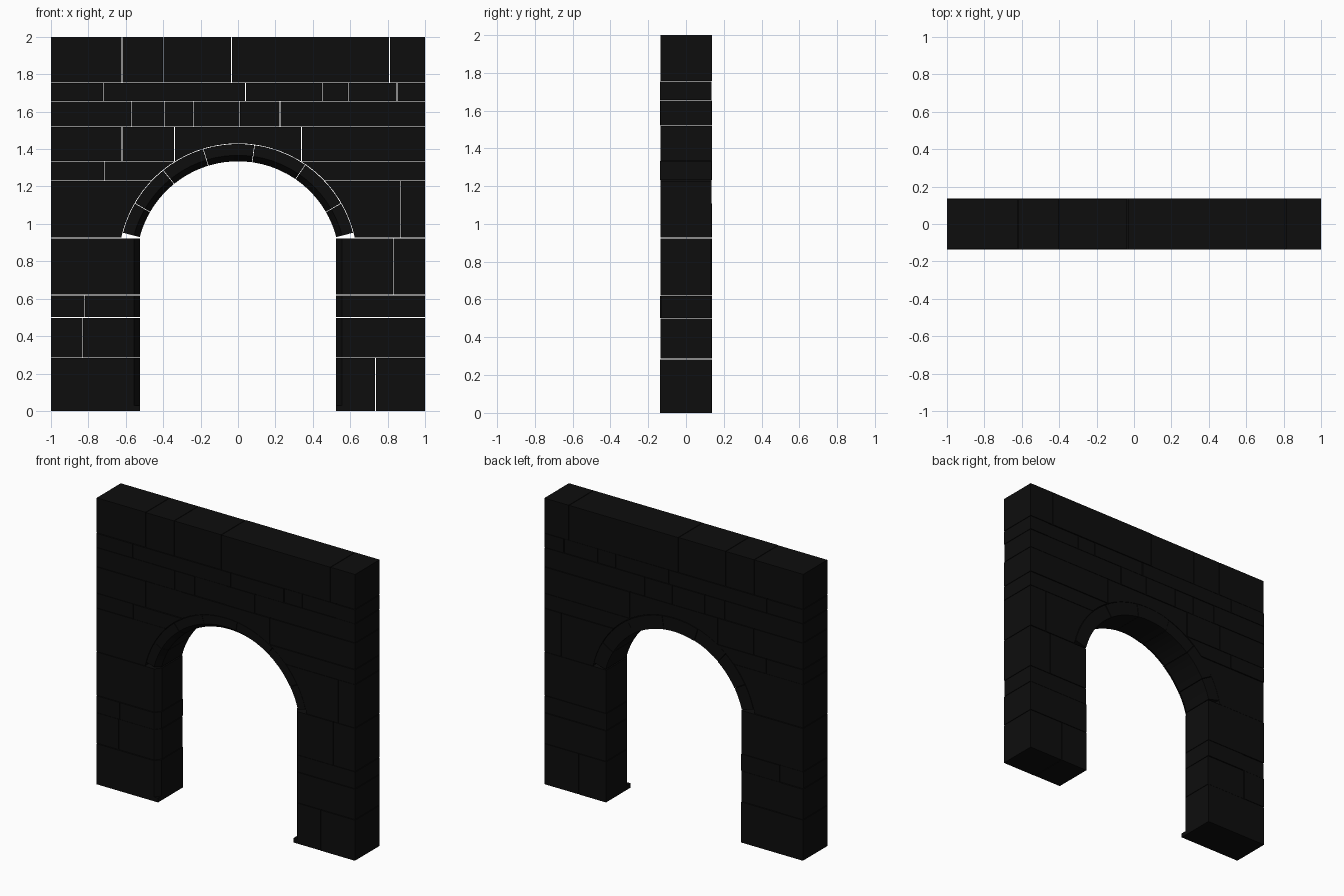
import bpy, bmesh, math, random

if "Cube" in bpy.data.objects:
    bpy.data.objects.remove(bpy.data.objects["Cube"])

random.seed(4)
GAP = 0.0018                       # half joint width
FRONT, BACK = -0.1375, 0.1375
HALF = 0.523                       # half width of the opening
CZ, RI, RO = 0.792, 0.543, 0.637   # arch centre height, inner and outer radius
CH_X, CH_Y = 0.032, 0.04           # chamfer on the front edge of the opening

stone = bpy.data.materials.new("dark_stone")
stone.diffuse_color = (0.004, 0.004, 0.004, 1)
stone.use_nodes = True
stone.node_tree.nodes["Principled BSDF"].inputs["Base Color"].default_value = stone.diffuse_color


def loft(name, layers):
    """Solid through matching x/z outlines, each at its own y."""
    bm = bmesh.new()
    rings = [[bm.verts.new((x, y, z)) for x, z in pts] for y, pts in layers]
    n = len(rings[0])
    for a, b in zip(rings, rings[1:]):
        for i in range(n):
            j = (i + 1) % n
            bm.faces.new((a[i], a[j], b[j], b[i]))
    bm.faces.new(rings[0])
    bm.faces.new(rings[-1])
    bmesh.ops.recalc_face_normals(bm, faces=bm.faces)
    me = bpy.data.meshes.new(name)
    bm.to_mesh(me)
    bm.free()
    me.materials.append(stone)
    ob = bpy.data.objects.new(name, me)
    bpy.context.collection.objects.link(ob)
    return ob


def depth():
    return FRONT + random.uniform(0, 0.005), BACK - random.uniform(0, 0.005)


def slab(name, pts, d=None):
    f, b = d or depth()
    return loft(name, [(f, pts), (b, pts)])


def rect(x0, x1, z0, z1):
    return [(x0, z0), (x1, z0), (x1, z1), (x0, z1)]


def joints(lo, hi, seams):
    """Block spans between seams, with open joints."""
    e = [lo - GAP] + seams + [hi + GAP]
    return [(a + GAP, b - GAP) for a, b in zip(e, e[1:])]


def jamb_block(name, side, x_out, z0, z1, d=None):
    """Pier block with a chamfered front inner edge; side is -1 or 1."""
    f, b = d or depth()
    full = rect(side * HALF, side * x_out, z0, z1)
    cut = rect(side * (HALF + CH_X), side * x_out, z0, z1)
    loft(name, [(f, cut), (f + CH_Y, full), (b, full)])


# Piers: (z0, z1, seam distance on the left, seam distance on the right)
for z0, z1, left, right in [(0, 0.285, None, 0.735), (0.285, 0.5, 0.83, None),
                            (0.5, 0.62, 0.82, None), (0.62, 0.925, None, 0.83)]:
    for side, seam in ((-1, left), (1, right)):
        spans = joints(HALF, 1, [seam] if seam else [])
        za, zb = (z0 + GAP if z0 else 0), z1 - GAP
        d = depth()
        if z0 == 0:                # square chamfer stop at the foot
            slab("chamfer_stop", rect(side * HALF, side * spans[0][1], 0, 0.03), d)
        jamb_block("jamb_block", side, spans[0][1], za if z0 else 0.03, zb, d)
        for a, b in spans[1:]:
            slab("pier_block", rect(side * a, side * b, za, zb))


# Arch stones
def sector(a0, a1, r0, r1, n=5):
    angs = [math.radians(a0 + (a1 - a0) * i / n) for i in range(n + 1)]
    return ([(r0 * math.cos(a), CZ + r0 * math.sin(a)) for a in angs] +
            [(r1 * math.cos(a), CZ + r1 * math.sin(a)) for a in reversed(angs)])


angles = [14.5, 30, 55.5, 82, 107, 129, 150, 165.5]
for a0, a1 in zip(angles, angles[1:]):
    f, b = depth()
    a0, a1 = a0 + 0.15, a1 - 0.15
    full = sector(a0, a1, RI, RO - GAP)
    cut = sector(a0, a1, RI + CH_X, RO - GAP)
    loft("arch_stone", [(f, cut), (f + CH_Y, full), (b, full)])


# Spandrel blocks that follow the back of the arch
def arch_x(z):
    return math.sqrt((RO + GAP) ** 2 - (z - CZ) ** 2)


for z0, z1, left, right in [(0.925, 1.23, None, 0.87), (1.23, 1.335, 0.715, None)]:
    za, zb = z0 + GAP, z1 - GAP
    zs = [za + (zb - za) * i / 6 for i in range(7)]
    for side, seam in ((-1, left), (1, right)):
        end = seam - GAP if seam else 1
        pts = [(side * arch_x(z), z) for z in zs]
        slab("spandrel_block", pts + [(side * end, zb), (side * end, za)])
        if seam:
            slab("spandrel_end", rect(side * (seam + GAP), side, za, zb))

# Crown block over the arch and its neighbours
za, zb = 1.335 + GAP, 1.52 - GAP
xc = arch_x(za)
curve = []
for i in range(13):
    x = -xc + 2 * xc * i / 12
    curve.append((x, CZ + math.sqrt((RO + GAP) ** 2 - x * x)))
slab("crown_block", [(-0.338, za)] + curve + [(0.338, za), (0.338, zb), (-0.338, zb)])
for a, b in ((-1, -0.622), (-0.618, -0.342), (0.342, 1)):
    slab("crown_course_block", rect(a, b, za, zb))

# Upper courses
for z0, z1, seams in [(1.52, 1.655, [-0.57, -0.395, -0.24, 0.01, 0.225]),
                      (1.655, 1.755, [-0.72, 0.04, 0.45, 0.59, 0.85]),
                      (1.755, 2.0, [-0.62, -0.4, -0.035, 0.81])]:
    for a, b in joints(-1, 1, seams):
        slab("wall_block", rect(a, b, z0 + GAP, z1 - GAP if z1 < 2 else 2))
